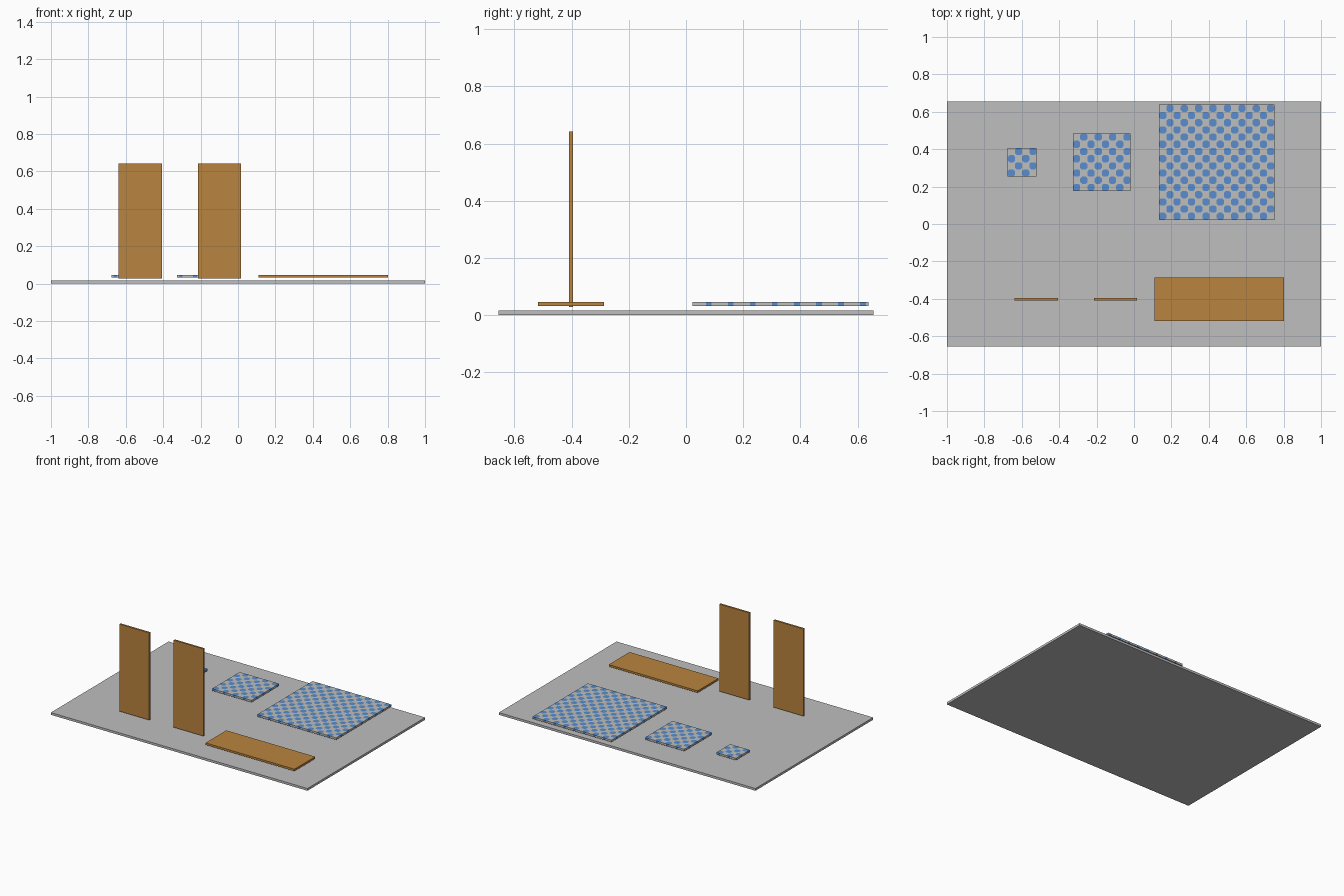
import bpy, bmesh

if "Cube" in bpy.data.objects:
    bpy.data.objects.remove(bpy.data.objects["Cube"])


def material(name, rgb):
    m = bpy.data.materials.new(name)
    m.diffuse_color = (*rgb, 1)
    m.use_nodes = True
    m.node_tree.nodes["Principled BSDF"].inputs["Base Color"].default_value = m.diffuse_color
    return m


ground_grey = material("ground grey", (0.52, 0.52, 0.52))
wood = material("wood brown", (0.49, 0.23, 0.05))
tile_grey = material("tile grey", (0.52, 0.52, 0.51))
tile_blue = material("tile blue", (0.10, 0.27, 0.62))


def box(name, lo, hi, mat):
    bpy.ops.mesh.primitive_cube_add(
        size=1, location=[(a + b) / 2 for a, b in zip(lo, hi)])
    ob = bpy.context.object
    ob.name = name
    ob.scale = [b - a for a, b in zip(lo, hi)]
    bpy.ops.object.transform_apply(location=False, rotation=False, scale=True)
    ob.data.materials.append(mat)
    return ob


CELL = 0.154 / 4
TOP, THICK = 0.047, 0.014


def checked_slab(name, cx, cy, n):
    """Square slab of n x n cells, alternate cells inlaid with blue octagons."""
    bm = bmesh.new()
    x0, y0 = cx - n * CELL / 2, cy - n * CELL / 2
    c = 0.24 * CELL
    corners = [(0, 0), (1, 0), (1, 1), (0, 1)]
    for i in range(n):
        for j in range(n):
            blue = (i + n - 1 - j) % 2 == 1
            octagon = []
            for k, (u, v) in enumerate(corners):
                px, py = x0 + (i + u) * CELL, y0 + (j + v) * CELL
                chamfer = []
                for q in (corners[k - 1], corners[(k + 1) % 4]):
                    chamfer.append(bm.verts.new(
                        (px + (q[0] - u) * c, py + (q[1] - v) * c, TOP)))
                octagon += chamfer
                corner = bm.verts.new((px, py, TOP))
                bm.faces.new((chamfer[0], corner, chamfer[1]))
                # separate copies are welded below
            bm.faces.new(octagon).material_index = int(blue)
    bmesh.ops.remove_doubles(bm, verts=bm.verts, dist=1e-5)
    me = bpy.data.meshes.new(name)
    bm.to_mesh(me)
    bm.free()
    ob = bpy.data.objects.new(name, me)
    bpy.context.collection.objects.link(ob)
    me.materials.append(tile_grey)
    me.materials.append(tile_blue)
    solid = ob.modifiers.new("thickness", 'SOLIDIFY')
    solid.thickness = THICK
    solid.offset = -1


# Ground plate
box("ground_plate", (-1, -0.655, 0), (1, 0.655, 0.016), ground_grey)

# Upright boards and the lying board
for name, x in (("left_upright_board", -0.638), ("right_upright_board", -0.215)):
    box(name, (x, -0.409, 0.028), (x + 0.231, -0.395, 0.642), wood)
box("flat_board", (0.11, -0.518, 0.033), (0.803, -0.287, 0.047), wood)

# Chequered slabs: one, two and four modules wide
checked_slab("small_slab", -0.598, 0.33, 4)
checked_slab("medium_slab", -0.172, 0.33, 8)
checked_slab("large_slab", 0.442, 0.33, 16)
